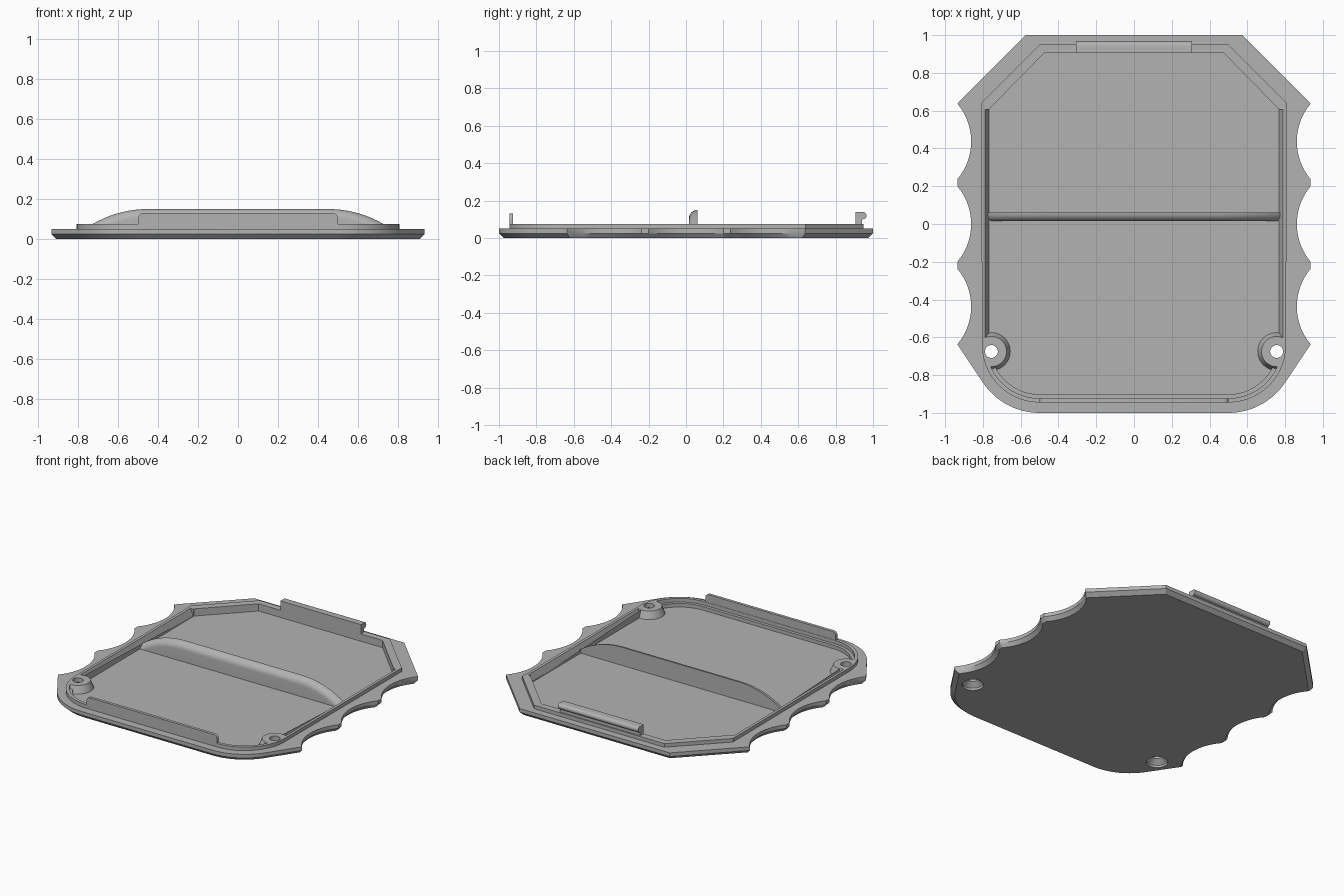
import bpy, bmesh, math

if "Cube" in bpy.data.objects:
    bpy.data.objects.remove(bpy.data.objects["Cube"], do_unlink=True)

grey = bpy.data.materials.new("plain grey")
grey.use_nodes = True
grey.diffuse_color = (0.45, 0.45, 0.45, 1)
grey.node_tree.nodes["Principled BSDF"].inputs["Base Color"].default_value = grey.diffuse_color


def loft(name, rings):
    """Closed solid skinned through rings of 3D points."""
    bm = bmesh.new()
    loops = [[bm.verts.new(p) for p in ring] for ring in rings]
    n = len(loops[0])
    for a, b in zip(loops, loops[1:]):
        for i in range(n):
            j = (i + 1) % n
            bm.faces.new((a[i], a[j], b[j], b[i]))
    bm.faces.new(loops[0][::-1])
    bm.faces.new(loops[-1])
    bmesh.ops.recalc_face_normals(bm, faces=bm.faces)
    mesh = bpy.data.meshes.new(name)
    bm.to_mesh(mesh)
    bm.free()
    obj = bpy.data.objects.new(name, mesh)
    bpy.context.collection.objects.link(obj)
    mesh.materials.append(grey)
    return obj


def level(outline, z, s=1.0):
    return [(x * s, y * s, z) for x, y in outline]


def prism(name, outline, z0, z1):
    return loft(name, [level(outline, z0), level(outline, z1)])


def along_x(name, section, x0, x1):
    return loft(name, [[(x, y, z) for y, z in section] for x in (x0, x1)])


def arc(cx, cy, r, a0, a1, n=14):
    angles = [math.radians(a0 + (a1 - a0) * i / n) for i in range(n + 1)]
    return [(cx + r * math.cos(a), cy + r * math.sin(a)) for a in angles]


def mirrored(half):
    """Complete a right half, listed from back to front."""
    return half + [(-x, y) for x, y in reversed(half)]


def disc(x, y, z, r):
    return [(px, py, z) for px, py in arc(x, y, r, 0, 352.5, 47)]


def boolean(target, tool, operation, keep=False):
    mod = target.modifiers.new("cut", 'BOOLEAN')
    mod.operation, mod.object, mod.solver = operation, tool, 'EXACT'
    bpy.context.view_layer.objects.active = target
    bpy.ops.object.modifier_apply(modifier=mod.name)
    if not keep:
        bpy.data.objects.remove(tool, do_unlink=True)


# Outlines: scalloped plate, raised rim, inner pocket
side = []
for cy in (0.437, 0, -0.437):
    side += arc(1.172, cy, 0.31, 139.8, 220.2)
plate_line = mirrored([(0.575, 1)] + side + arc(0.5, -0.64, 0.36, -34, -90))
rim_line = mirrored([(0.5, 0.95), (0.808, 0.64)] + arc(0.5, -0.64, 0.305, 0, -90))
pocket_line = mirrored([(0.475, 0.905), (0.765, 0.61)] + arc(0.5, -0.64, 0.262, 0, -90))
ledge_line = mirrored(arc(0.5, -0.64, 0.283, 0, -90))

# Plate with chamfered underside, and rim
body = loft("cover_plate", [level(plate_line, 0, 0.975), level(plate_line, 0.025), level(plate_line, 0.05)])
boolean(body, prism("rim", rim_line, 0.035, 0.075), 'UNION')

# Screw bosses are left standing when the pocket is cut
bosses = [loft("boss", [disc(s * 0.755, -0.675, z, r) for z, r in
                        ((0.01, 0.106), (0.075, 0.08), (0.3, 0.08))]) for s in (1, -1)]
cutters = [prism("pocket", pocket_line, 0.025, 0.2), prism("ledge", ledge_line, 0.05, 0.2)]
for s in (1, -1):
    wedge = [(0.74, 0.03), (0.767, 0.03), (0.79, 0.08), (0.74, 0.08)]
    cutters.append(loft("side_slope", [[(s * x, y, z) for x, z in wedge] for y in (-0.6, 0.605)]))
for cutter in cutters:
    for boss in bosses:
        boolean(cutter, boss, 'DIFFERENCE', keep=True)
    boolean(body, cutter, 'DIFFERENCE')
for boss in bosses:
    bpy.data.objects.remove(boss, do_unlink=True)

# Countersunk screw holes
for s in (1, -1):
    hole = loft("hole", [disc(s * 0.755, -0.675, z, r) for z, r in
                         ((-0.02, 0.068), (0.015, 0.068), (0.045, 0.034), (0.2, 0.034))])
    boolean(body, hole, 'DIFFERENCE')

# Cross rib: rounded front edge, ends sweeping down to the side walls
rings = []
for i in range(49):
    x = -0.772 + 1.544 * i / 48
    dx = max(0, abs(x) - 0.45)
    h = 0.15 - (0.555 - math.sqrt(0.555 ** 2 - dx ** 2))
    ring = [(x, 0.062, 0.018)]
    ring += [(x, y, max(z, 0.02)) for y, z in arc(0.062, h - 0.047, 0.047, 90, 180, 8)]
    rings.append(ring + [(x, 0.015, 0.018)])
rib = loft("cross_rib", rings)

# Front tab with rounded upper corners
tab = [(-0.5, 0.045), (0.5, 0.045)] + arc(0.475, 0.105, 0.025, 0, 90, 6) + arc(-0.475, 0.105, 0.025, 90, 180, 6)
front_tab = loft("front_tab", [[(x, y, z) for x, z in tab] for y in (-0.945, -0.925)])

# Rear catch with a rounded lip
catch = [(0.905, 0.06), (0.942, 0.06), (0.942, 0.1)] + arc(0.945, 0.12, 0.02, -90, 90, 10) + [(0.905, 0.14)]
rear_catch = along_x("rear_catch", catch, -0.308, 0.308)

for obj in (body, rib, front_tab, rear_catch):
    bpy.ops.object.select_all(action='DESELECT')
    obj.select_set(True)
    bpy.context.view_layer.objects.active = obj
    bpy.ops.object.shade_smooth_by_angle(angle=math.radians(30))
